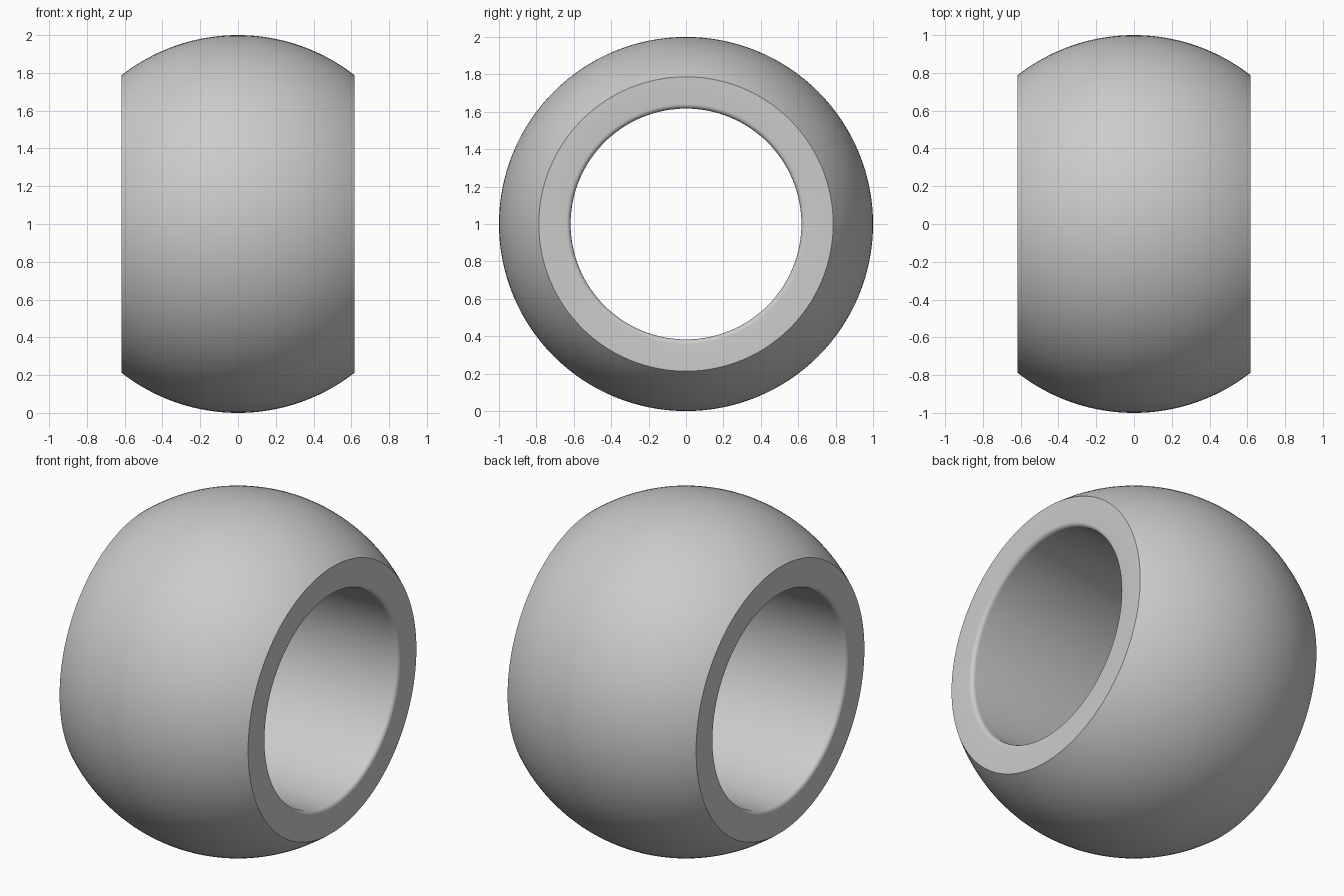
import bpy, bmesh
from math import pi, sin, cos, asin, radians
from mathutils import Matrix, Vector

cube = bpy.data.objects.get("Cube")
if cube:
    bpy.data.objects.remove(cube, do_unlink=True)

HALF_WIDTH, BORE, FILLET = 0.617, 0.617, 0.025
SEGMENTS, ARC_STEPS, FILLET_STEPS = 128, 48, 6

steel = bpy.data.materials.new("satin_grey")
steel.use_nodes = True
grey = (0.6, 0.6, 0.6, 1)
steel.diffuse_color = grey
steel.node_tree.nodes["Principled BSDF"].inputs["Base Color"].default_value = grey

# Closed cross-section in (x, radius): spherical outside, rounded bore lips
limit = asin(HALF_WIDTH)
profile = []
for i in range(ARC_STEPS + 1):
    a = limit * (2 * i / ARC_STEPS - 1)
    profile.append((sin(a), cos(a)))
lip = []
for i in range(FILLET_STEPS + 1):
    a = pi / 2 * i / FILLET_STEPS
    lip.append((HALF_WIDTH - FILLET * (1 - cos(a)), BORE + FILLET * (1 - sin(a))))
profile += lip + [(-x, r) for x, r in reversed(lip)]

# Revolve the section around the x axis
bm = bmesh.new()
rings = []
for s in range(SEGMENTS):
    turn = Matrix.Rotation(2 * pi * s / SEGMENTS, 3, 'X')
    rings.append([bm.verts.new(turn @ Vector((x, 0, r)) + Vector((0, 0, 1)))
                  for x, r in profile])
count = len(profile)
for s in range(SEGMENTS):
    a, b = rings[s], rings[(s + 1) % SEGMENTS]
    for i in range(count):
        j = (i + 1) % count
        bm.faces.new((a[i], a[j], b[j], b[i]))
bmesh.ops.recalc_face_normals(bm, faces=bm.faces)

mesh = bpy.data.meshes.new("spherical_ring")
bm.to_mesh(mesh)
bm.free()
mesh.materials.append(steel)
ring = bpy.data.objects.new("spherical_ring", mesh)
bpy.context.collection.objects.link(ring)

# Smooth surfaces, keeping the outer rims crisp
bpy.ops.object.select_all(action='DESELECT')
ring.select_set(True)
bpy.context.view_layer.objects.active = ring
bpy.ops.object.shade_smooth_by_angle(angle=radians(30))
